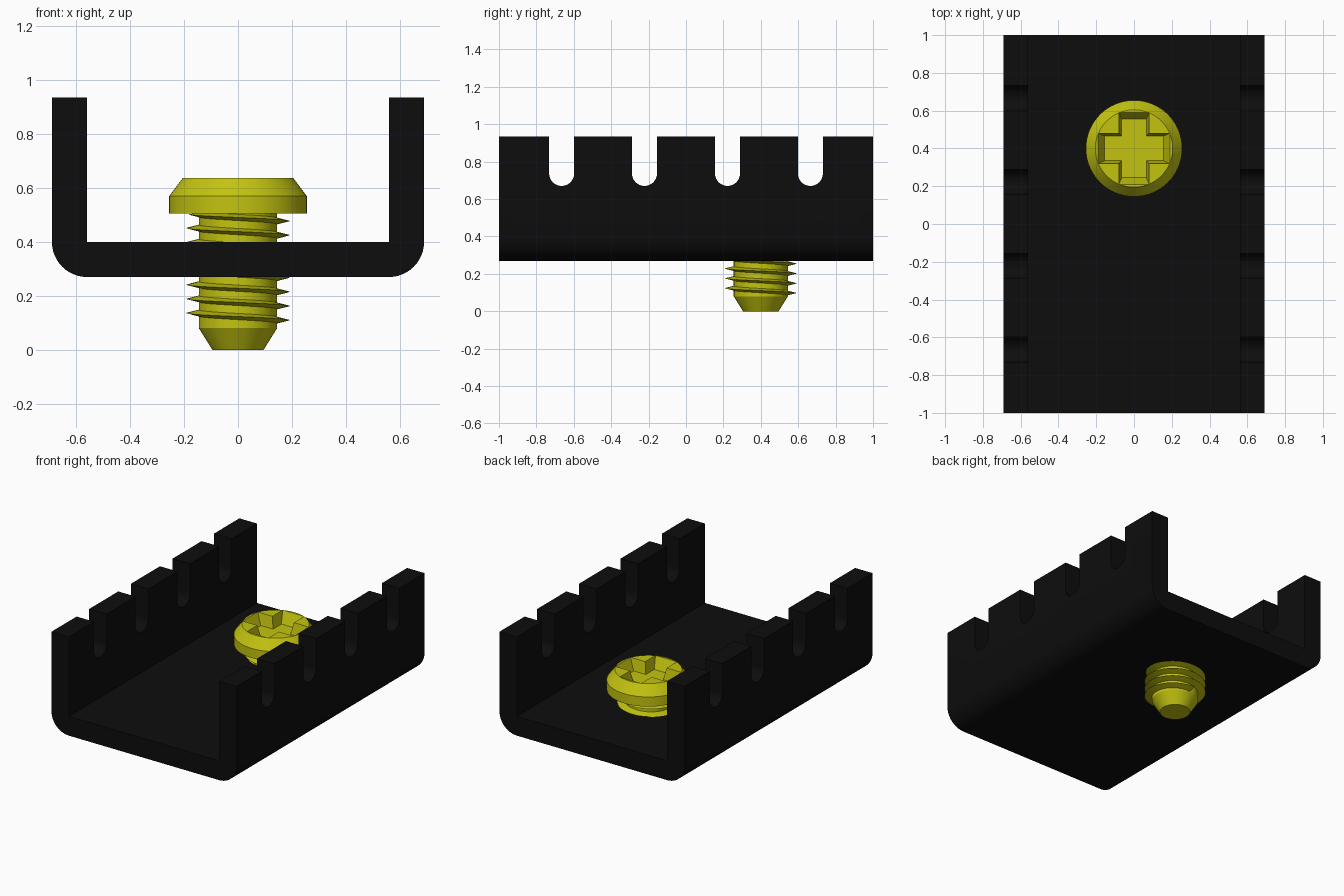
import bpy, bmesh
from math import sin, cos, pi, radians

cube = bpy.data.objects.get("Cube")
if cube:
    bpy.data.objects.remove(cube, do_unlink=True)

SCREW_Y = 0.40
SEGMENTS = 64


def make_material(name, colour):
    mat = bpy.data.materials.new(name)
    mat.use_nodes = True
    mat.diffuse_color = colour
    bsdf = next(n for n in mat.node_tree.nodes if n.type == 'BSDF_PRINCIPLED')
    bsdf.inputs["Base Color"].default_value = colour
    return mat


black = make_material("black", (0.004, 0.004, 0.004, 1))
yellow = make_material("yellow", (0.55, 0.55, 0.005, 1))


def loft(name, rings, mat):
    """Join equal-length point rings into a capped solid."""
    bm = bmesh.new()
    loops = [[bm.verts.new(p) for p in ring] for ring in rings]
    for a, b in zip(loops, loops[1:]):
        for i in range(len(a)):
            j = (i + 1) % len(a)
            bm.faces.new((a[i], a[j], b[j], b[i]))
    bm.faces.new(loops[0])
    bm.faces.new(loops[-1])
    bmesh.ops.recalc_face_normals(bm, faces=bm.faces)
    mesh = bpy.data.meshes.new(name)
    bm.to_mesh(mesh)
    bm.free()
    mesh.materials.append(mat)
    obj = bpy.data.objects.new(name, mesh)
    bpy.context.collection.objects.link(obj)
    return obj


def select(obj):
    bpy.ops.object.select_all(action='DESELECT')
    obj.select_set(True)
    bpy.context.view_layer.objects.active = obj


def cut(obj, cutter):
    select(obj)
    mod = obj.modifiers.new("cut", 'BOOLEAN')
    mod.operation, mod.solver, mod.object = 'DIFFERENCE', 'EXACT', cutter
    bpy.ops.object.modifier_apply(modifier=mod.name)
    bpy.data.objects.remove(cutter, do_unlink=True)


def smooth(obj):
    select(obj)
    bpy.ops.object.shade_smooth_by_angle(angle=radians(25))


def arc(cx, cz, r, start, end, steps):
    angles = [radians(start + (end - start) * i / steps) for i in range(steps + 1)]
    return [(cx + r * cos(a), cz + r * sin(a)) for a in angles]


def lathe(name, profile):
    rings = [[(r * cos(a), SCREW_Y + r * sin(a), z)
              for a in (2 * pi * i / SEGMENTS for i in range(SEGMENTS))]
             for r, z in profile]
    return loft(name, rings, yellow)


# U-shaped channel with rounded lower outside corners
right_half = arc(0.56, 0.40, 0.13, -90, 0, 12) + [(0.69, 0.935), (0.56, 0.935), (0.56, 0.40)]
section = right_half + [(-x, z) for x, z in reversed(right_half)]
channel = loft("channel", [[(x, y, z) for x, z in section] for y in (-1, 1)], black)

# Round-bottomed slots through both walls
for y in (-0.665, -0.222, 0.222, 0.665):
    outline = arc(y, 0.737, 0.067, 180, 360, 16) + [(y + 0.067, 1.1), (y - 0.067, 1.1)]
    cut(channel, loft("slot_cutter", [[(x, p, z) for p, z in outline] for x in (-1, 1)], black))
smooth(channel)

# Screw shank with tapered tip
shank = lathe("screw_shank", [(0.095, 0), (0.145, 0.08), (0.145, 0.52)])
smooth(shank)

# Screw head with chamfered rim
head = lathe("screw_head", [(0.255, 0.505), (0.255, 0.57), (0.205, 0.637)])


# Tapered cross recess in the head
def cross(half_width, reach, z):
    w, r = half_width, reach
    quarter = [(r, -w), (r, w), (w, w)]
    points = []
    for _ in range(4):
        points += quarter
        quarter = [(-y, x) for x, y in quarter]
    return [(x, SCREW_Y + y, z) for x, y in points]


cut(head, loft("recess_cutter", [cross(0.065, 0.155, 0.56), cross(0.095, 0.225, 0.714)], yellow))
smooth(head)

# Helical thread with a sharp crest
PITCH, TURNS, STEPS = 0.0525, 7.7, 40
thread_rings = []
for i in range(int(TURNS * STEPS) + 1):
    a = pi / 2 - 2 * pi * i / STEPS
    z = 0.097 + PITCH * i / STEPS
    thread_rings.append([(r * cos(a), SCREW_Y + r * sin(a), z + dz)
                         for r, dz in ((0.14, -0.013), (0.192, 0), (0.14, 0.013))])
thread = loft("screw_thread", thread_rings, yellow)
smooth(thread)
